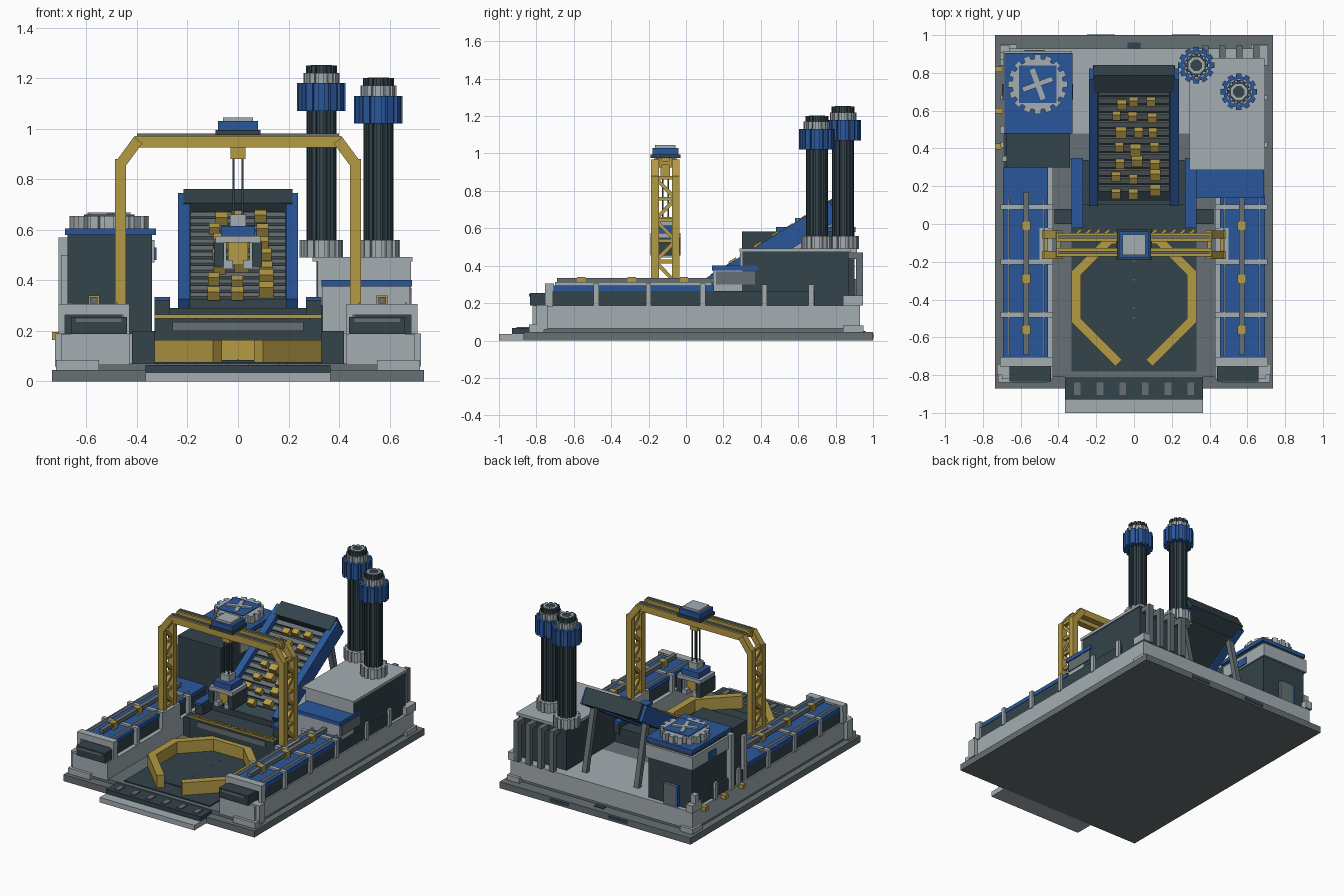
import bpy, bmesh, math, random
from mathutils import Matrix, Vector

if "Cube" in bpy.data.objects:
    bpy.data.objects.remove(bpy.data.objects["Cube"])

random.seed(4)
T = Matrix.Translation


def mat(name, rgb):
    m = bpy.data.materials.new(name)
    m.diffuse_color = (*rgb, 1)
    m.use_nodes = True
    m.node_tree.nodes["Principled BSDF"].inputs["Base Color"].default_value = m.diffuse_color
    return m


DARK = mat("dark slate", (.033, .056, .068))
MID = mat("mid grey", (.133, .162, .172))
LIGHT = mat("light grey", (.37, .42, .45))
BLUE = mat("blue", (.023, .095, .33))
YELLOW = mat("yellow", (.46, .325, .06))


def finish(name, bm, m):
    bmesh.ops.recalc_face_normals(bm, faces=bm.faces)
    me = bpy.data.meshes.new(name)
    bm.to_mesh(me)
    bm.free()
    me.materials.append(m)
    ob = bpy.data.objects.new(name, me)
    bpy.context.collection.objects.link(ob)
    return ob


def boxes(name, m, specs, mirror=False, M=Matrix()):
    """Boxes given as x0, x1, y0, y1, z0, z1; mirror repeats them across x."""
    bm = bmesh.new()
    specs = list(specs)
    if mirror:
        specs += [(-s[1], -s[0], *s[2:]) for s in specs]
    for x0, x1, y0, y1, z0, z1 in specs:
        c = T(((x0 + x1) / 2, (y0 + y1) / 2, (z0 + z1) / 2))
        bmesh.ops.create_cube(bm, size=1, matrix=M @ c @ Matrix.Diagonal((x1 - x0, y1 - y0, z1 - z0, 1)))
    return finish(name, bm, m)


def beams(name, m, segs, w, mirror=False):
    """Square bars from point to point."""
    bm = bmesh.new()
    segs = list(segs)
    if mirror:
        segs += [((-p[0], *p[1:]), (-q[0], *q[1:])) for p, q in segs]
    for p, q in segs:
        p, q = Vector(p), Vector(q)
        R = (q - p).to_track_quat('Z', 'Y').to_matrix().to_4x4()
        bmesh.ops.create_cube(bm, size=1, matrix=T((p + q) / 2) @ R @ Matrix.Diagonal((w, w, (q - p).length, 1)))
    return finish(name, bm, m)


def prisms(name, m, outlines, z0, z1):
    bm = bmesh.new()
    for pts in outlines:
        f = bm.faces.new([bm.verts.new((x, y, z0)) for x, y in pts])
        up = bmesh.ops.extrude_face_region(bm, geom=[f])["geom"]
        bmesh.ops.translate(bm, vec=(0, 0, z1 - z0), verts=[v for v in up if isinstance(v, bmesh.types.BMVert)])
        if f.is_valid is False or f not in bm.faces:
            continue
    return finish(name, bm, m)


def gear(name, m, c, r, r_in, z0, z1, teeth=12):
    pts = []
    for i in range(teeth):
        for k, rad in ((-.28, r), (.28, r), (.32, r_in), (.68, r_in)):
            a = math.tau * (i + k) / teeth
            pts.append((c[0] + rad * math.cos(a), c[1] + rad * math.sin(a)))
    return prisms(name, m, [pts], z0, z1)


def ngon(c, r, n=8):
    return [(c[0] + r * math.cos(math.tau * (i + .5) / n), c[1] + r * math.sin(math.tau * (i + .5) / n)) for i in range(n)]


# Base slab, raised platform and entry step
boxes("base_slab", MID, [(-.735, .735, -.87, 1, 0, .045)])
boxes("base_edge_plates", DARK, [(-.035, .035, .93, .96, .045, .05), (-.25, -.1, .98, 1.003, .012, .035),
                                 (.2, .35, .98, 1.003, .012, .035)])
boxes("plinth", MID, [(-.69, .69, -.81, .92, .045, .07)])
boxes("rear_platform", LIGHT, [(-.7, .7, .48, .93, .065, .187)])
boxes("middle_platform", MID, [(-.42, .42, .34, .48, .065, .187)])
boxes("side_platform", LIGHT, [(.43, .7, -.82, .49, .065, .187), (.55, .72, -.84, -.76, .045, .085),
                               (.66, .725, -.8, -.74, .06, .19), (.62, .715, .84, .95, .045, .08),
                               (.66, .71, .84, .945, .187, .24)], True)
boxes("entry_step", LIGHT, [(-.365, .365, -1, -.87, 0, .035)])
boxes("entry_ramp", DARK, [(-.365, .365, -.93, -.78, .035, .066)])
boxes("ramp_teeth", MID, [(x - .018, x + .018, -.905, -.84, .06, .072) for x in (-.3, -.18, -.06, .06, .18, .3)])

# Work floor and octagonal pit wall
boxes("work_floor", MID, [(-.43, .43, -.81, .35, .06, .071)])
boxes("floor_plate", DARK, [(-.33, .33, -.78, -.05, .065, .078)])
C = Vector((0, -.385))
outer = [Vector(p) for p in ngon(C, .357)]
inner = [Vector(p) for p in ngon(C, .303)]
walls = []
for i in range(8):
    a, b, c, d = outer[i], outer[(i + 1) % 8], inner[(i + 1) % 8], inner[i]
    mid = (a + b) / 2 - C
    if abs(mid.x) < .05 and mid.y < 0:
        continue                                 # open front side
    if abs(mid.x) > .05 and mid.y < -.1:         # lengthened front wings
        if b.y < a.y:
            b, c = a + (b - a) * 1.2, d + (c - d) * 1.32
        else:
            a, d = b + (a - b) * 1.2, c + (d - c) * 1.32
    walls.append([a, b, c, d])
prisms("pit_wall", YELLOW, walls, .078, .165)
prisms("pit_floor", DARK, [ngon(C, .3)], .07, .084)
boxes("floor_marks", MID, [(-.004, .004, y, y + .008, .08, .087) for y in (-.5, -.45, -.3, -.2)])

# Feeder block between pit and conveyor
boxes("feeder_block", DARK, [(-.33, .33, -.07, .34, .07, .25), (-.27, .27, .1, .34, .25, .29)])
boxes("feeder_posts", DARK, [(.27, .33, .0, .35, .25, .32), (.33, .42, 0, .08, .07, .2)], True)
boxes("feeder_panel", MID, [(-.26, .26, -.076, -.068, .2, .235)])
boxes("feeder_rails", BLUE, [(.27, .33, -.02, .35, .32, .335)], True)
beams("hazard_strip", YELLOW, [((x / 20 - .02, -.066, .253), (x / 20 + .02, -.03, .253)) for x in range(-6, 7)], .014)
boxes("hazard_edge", YELLOW, [(-.33, .33, -.078, -.068, .25, .264)])

# Side modules with roof, ribs and rails
boxes("side_module", DARK, [(.46, .69, -.72, .69, .187, .266)], True)
boxes("side_roof_right", BLUE, [(.455, .693, -.71, .15, .266, .294)])
boxes("side_roof_left", BLUE, [(-.693, -.455, -.71, .3, .266, .294)])
ribs = []
for y in (-.48, -.2, .09):
    ribs += [(.43, .705, y - .014, y + .014, .29, .306), (.688, .706, y - .014, y + .014, .18, .306),
             (.43, .458, y - .014, y + .014, .18, .306)]
ribs += [(.688, .706, y - .014, y + .014, .18, .3) for y in (.42, .67)]
ribs += [(.43, .71, -.755, -.705, .262, .306), (.685, .71, -.755, -.71, .18, .306), (.43, .455, -.755, -.71, .18, .306)]
boxes("side_ribs", LIGHT, ribs, True)
boxes("side_long_trim", LIGHT, [(.66, .668, -.7, .14, .29, .312), (.475, .483, -.7, .14, .29, .312)], True)
boxes("front_vent", DARK, [(.44, .66, -.835, -.72, .187, .255)], True)
boxes("front_vent_slat", MID, [(.46, .64, -.84, -.83, .235, .25)], True)
boxes("roof_pipe", MID, [(.555, .585, -.69, .17, .308, .335)], True)
boxes("pipe_clamp", YELLOW, [(.548, .592, y - .022, y + .022, .294, .34) for y in (-.56, -.29, -.01)], True)

# Gantry crane: lattice towers, knees and twin beams
Y0, Y1 = -.165, -.055
frame, lattice = [], []
for y in (Y0, Y1):
    frame += [((.465, y, .19), (.465, y, .88)), ((.465, y, .86), (.395, y, .955))]
for i in range(5):
    z = .31 + i * .112
    ends = (Y0, Y1) if i % 2 else (Y1, Y0)
    lattice += [((.465, ends[0], z), (.465, ends[1], z + .112)), ((.465, Y0, z), (.465, Y1, z))]
lattice += [((.465, Y0, .87), (.465, Y1, .87)), ((.4, Y0, .95), (.4, Y1, .95))]
beams("gantry_legs", YELLOW, frame, .042, True)
beams("gantry_lattice", YELLOW, lattice, .02, True)
boxes("gantry_beam", YELLOW, [(-.41, .41, y - .022, y + .022, .925, .972) for y in (Y0 + .015, Y1 - .015)])
boxes("gantry_rail", MID, [(-.4, .4, y - .008, y + .008, .97, .982) for y in (Y0 + .015, Y1 - .015)])
boxes("gantry_foot", LIGHT, [(.43, .5, -.2, -.02, .187, .3)], True)

# Trolley, cables and gripper
boxes("trolley_base", DARK, [(-.09, .09, -.19, -.03, .975, .995)])
boxes("trolley_body", BLUE, [(-.08, .08, -.18, -.04, .995, 1.03)])
boxes("trolley_top", LIGHT, [(-.06, .06, -.165, -.055, 1.03, 1.045)])
boxes("trolley_underside", YELLOW, [(-.03, .03, -.135, -.085, .88, .98)])
beams("cables", DARK, [((.018, y, .64), (.018, y, .94)) for y in (-.125, -.095)], .007, True)
boxes("gripper_head", LIGHT, [(-.032, .032, -.145, -.075, .6, .66), (-.09, .09, -.19, -.03, .55, .575)])
boxes("gripper_cap", BLUE, [(-.068, .068, -.175, -.045, .573, .615)])
boxes("gripper_sides", DARK, [(.055, .095, -.19, -.03, .455, .552)], True)
boxes("gripper_load", YELLOW, [(-.04, .04, -.15, -.07, .46, .55)])
boxes("gripper_jaws", LIGHT, [(.02, .06, -.185, -.035, .445, .48), (.045, .06, -.18, -.04, .47, .55)], True)

# Inclined conveyor with slats and cargo
M = T((0, .45, .495)) @ Matrix.Rotation(math.radians(32), 4, 'X')
boxes("conveyor_bed", DARK, [(-.19, .19, -.39, .39, -.05, 0)], M=M)
boxes("conveyor_sides", BLUE, [(.19, .238, -.39, .4, -.065, .045)], True, M)
boxes("conveyor_slats", MID, [(-.188, .188, y / 100, y / 100 + .032, -.01, .012) for y in range(-32, 31, 5)], M=M)
boxes("conveyor_hood", DARK, [(-.215, .215, .32, .425, -.06, .048)], M=M)
cargo = []
for r in range(7):
    for x in (-.085, .01, .095):
        cx, cy = x + random.uniform(-.02, .02), -.31 + r * .092 + random.uniform(-.018, .018)
        s = random.uniform(.021, .03)
        cargo.append((cx - s, cx + s, cy - s * .8, cy + s * .8, .01, .01 + s * 1.6))
boxes("conveyor_cargo", YELLOW, cargo, M=M)
beams("conveyor_legs", MID, [((.2, .72, .62), (.2, .82, .187))], .035, True)

# Fan house on the left
boxes("fan_house", DARK, [(-.675, -.34, .3, .9, .187, .582)])
boxes("fan_house_roof", BLUE, [(-.685, -.325, .48, .905, .58, .606)])
boxes("fan_house_band", LIGHT, [(-.69, -.33, .5, .915, .47, .56), (-.7, -.67, .33, .36, .187, .5),
                                (-.71, -.67, .48, .52, .187, .57), (-.71, -.67, .87, .91, .187, .3)])
boxes("fan_house_windows", BLUE, [(-.696, -.66, .66, .74, .48, .53), (-.4, -.323, .66, .74, .48, .53),
                                  (-.58, -.565, .9, .922, .187, .33)])
boxes("fan_house_door", MID, [(-.565, -.47, .9, .92, .187, .33)])
gear("fan_ring", LIGHT, (-.51, .74), .158, .135, .6, .655, 16)
boxes("fan_plate", BLUE, [(-.61, -.41, .64, .84, .65, .66)])
R = T((-.51, .74, 0)) @ Matrix.Rotation(.35, 4, 'Z')
boxes("fan_blades", LIGHT, [(-.085, .085, -.014, .014, .655, .669), (-.014, .014, -.085, .085, .655, .667)], M=R)
boxes("side_lamps", YELLOW, [(-.735, -.695, y - .015, y + .015, .165, .195) for y in (.41, .6, .82)])

# Furnace house on the right
boxes("furnace_house", DARK, [(.31, .68, .3, .87, .187, .476)])
boxes("furnace_roof", LIGHT, [(.295, .69, .285, .88, .474, .493), (.315, .685, .29, .302, .3, .476)])
boxes("furnace_annex", LIGHT, [(.335, .68, .145, .3, .187, .376)])
boxes("furnace_annex_side", MID, [(.678, .687, .16, .37, .3, .37)])
boxes("furnace_annex_roof", BLUE, [(.33, .688, .138, .385, .375, .402)])
boxes("rear_ducts", MID, [b for x in (.36, .45, .54, .63) for b in
                          ((x, x + .035, .91, .945, .187, .47), (x, x + .035, .86, .945, .435, .47))])

# Chimneys
for side, c, top in (("rear", (.33, .84), 1.25), ("front", (.555, .7), 1.2)):
    gear(side + "_chimney_foot", LIGHT, c, .087, .074, .49, .56)
    gear(side + "_chimney_shaft", DARK, c, .06, .05, .55, top - .1)
    gear(side + "_chimney_collar", BLUE, c, .097, .082, top - .18, top - .07)
    gear(side + "_chimney_neck", LIGHT, c, .072, .062, top - .1, top - .03)
    gear(side + "_chimney_cap", DARK, c, .062, .052, top - .04, top)
    o, i = ngon(c, .046), ngon(c, .032)
    prisms(side + "_chimney_rim", LIGHT, [[o[k], o[(k + 1) % 8], i[(k + 1) % 8], i[k]] for k in range(8)], top - .01, top + .003)
